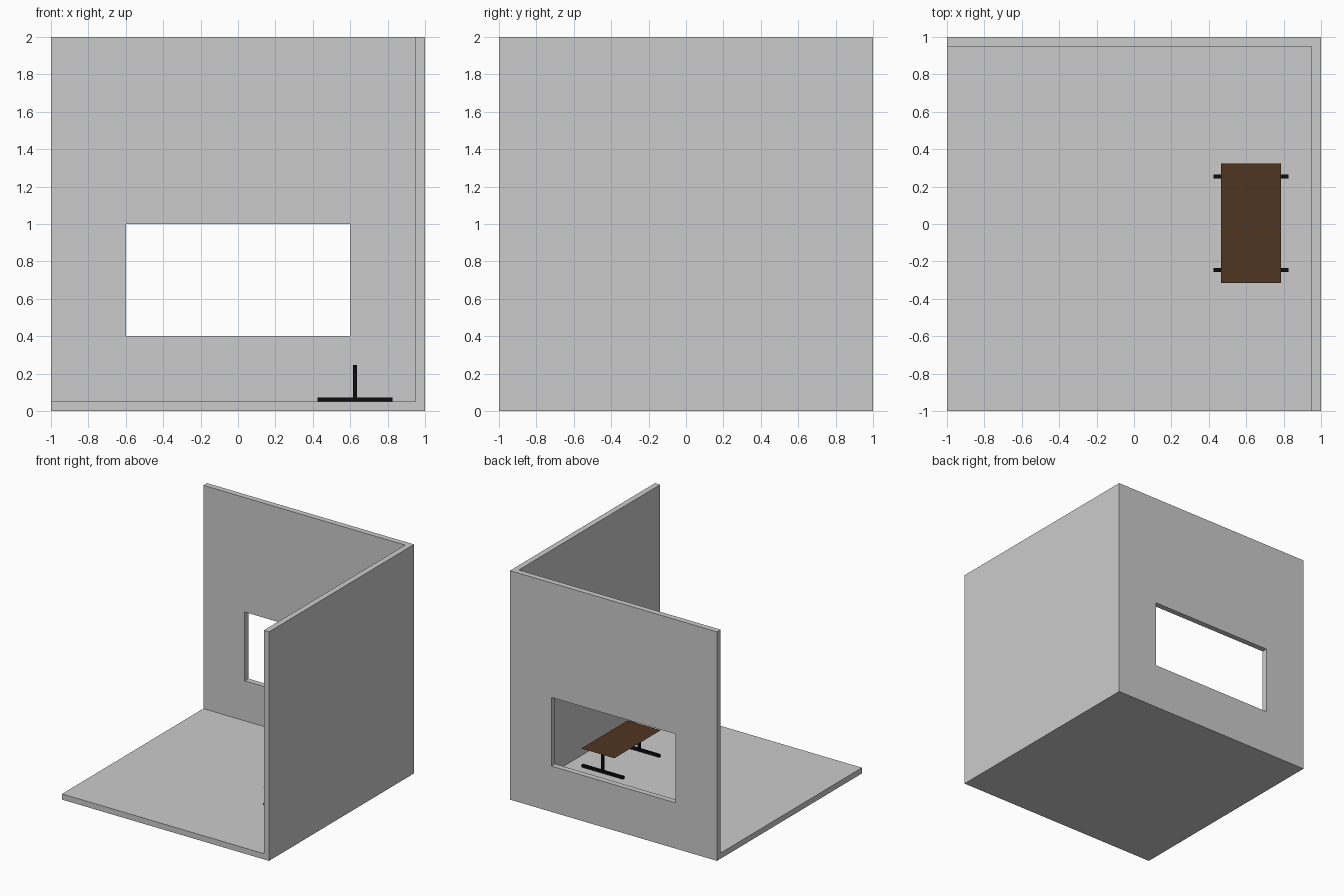
import bpy
import bmesh

if "Cube" in bpy.data.objects:
    bpy.data.objects.remove(bpy.data.objects["Cube"])


def material(name, color):
    mat = bpy.data.materials.new(name)
    mat.diffuse_color = (*color, 1)
    mat.use_nodes = True
    mat.node_tree.nodes["Principled BSDF"].inputs["Base Color"].default_value = mat.diffuse_color
    return mat


def box(name, lo, hi, mat=None):
    bpy.ops.mesh.primitive_cube_add(size=1)
    ob = bpy.context.object
    ob.name = name
    for v in ob.data.vertices:
        v.co = [lo[i] if v.co[i] < 0 else hi[i] for i in range(3)]
    if mat:
        ob.data.materials.append(mat)
    return ob


def cut(ob, cutter):
    mod = ob.modifiers.new(cutter.name, 'BOOLEAN')
    mod.operation = 'DIFFERENCE'
    mod.solver = 'EXACT'
    mod.object = cutter
    bpy.context.view_layer.objects.active = ob
    bpy.ops.object.modifier_apply(modifier=mod.name)
    bpy.data.objects.remove(cutter)


wood = material("dark_wood", (0.08, 0.035, 0.015))
black = material("black_metal", (0.004, 0.004, 0.004))

# Room corner: floor, back wall and right wall, with a window opening
WALL = 0.05
room = box("room", (-1, -1, 0), (1, 1, 2))
cut(room, box("interior", (-2, -2, WALL), (1 - WALL, 1 - WALL, 3)))
cut(room, box("window", (-0.6, 0.8, 0.4), (0.6, 1.2, 1.0)))

# Table: paper-thin top on two T-shaped legs
CX, CY, TOP = 0.625, 0.004, 0.246
bpy.ops.mesh.primitive_plane_add(size=1, location=(CX, CY, TOP))
top = bpy.context.object
top.name = "table_top"
top.scale = (0.32, 0.64, 1)
top.data.materials.append(wood)

R = 0.011
for side, label in ((-1, "front"), (1, "back")):
    y = CY + side * 0.25
    box(label + "_foot", (CX - 0.2, y - R, WALL), (CX + 0.2, y + R, WALL + 0.022), black)
    box(label + "_post", (CX - 0.01, y - R, WALL + 0.022), (CX + 0.01, y + R, TOP - 0.001), black)
